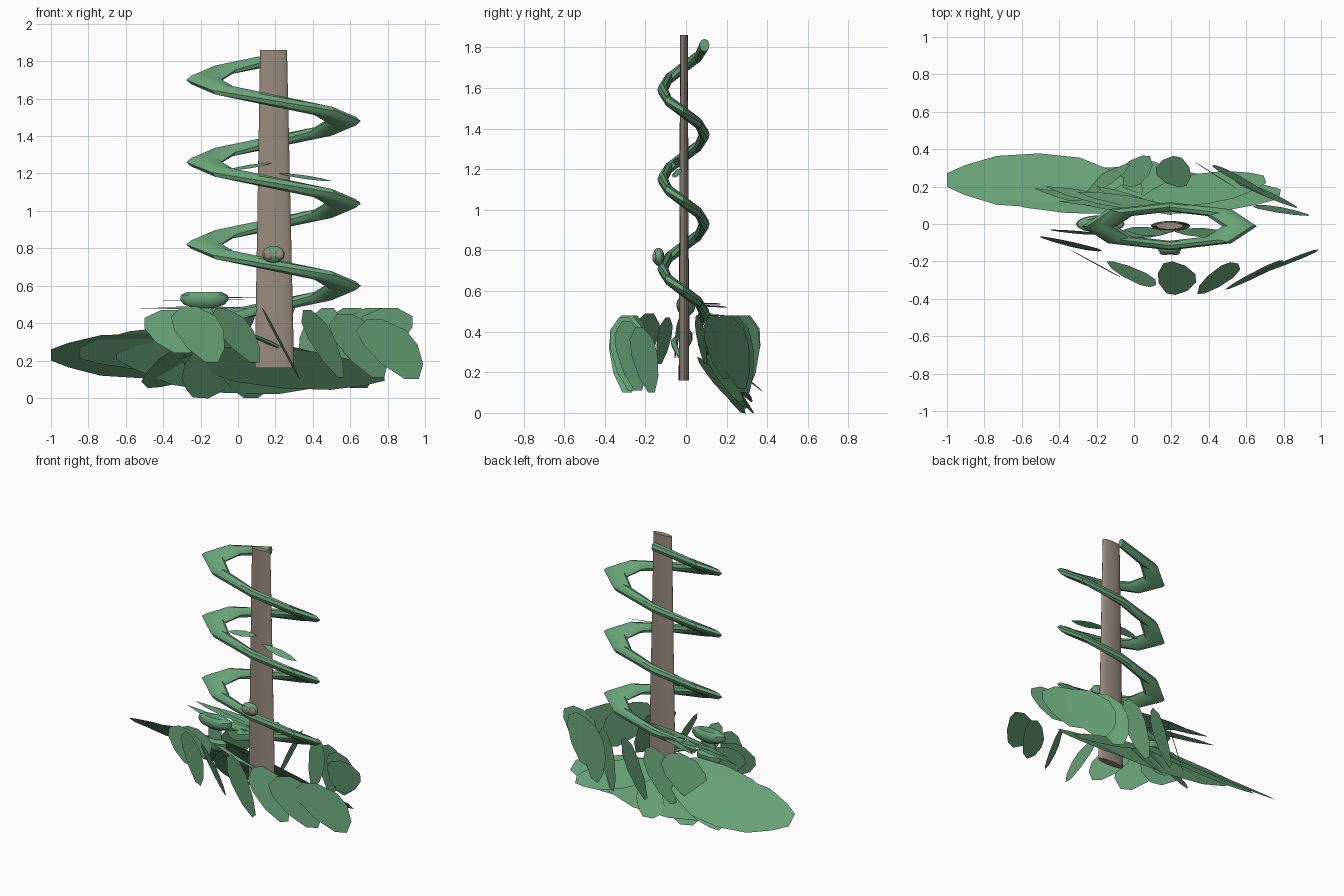
import bpy, bmesh, math
from mathutils import Vector


def material(name, rgb):
    m = bpy.data.materials.new(name)
    m.diffuse_color = (*rgb, 1)
    return m


GREEN = material("leaf green", (0.14, 0.36, 0.19))
BROWN = material("pole brown", (0.32, 0.26, 0.21))


def finish(bm, name, mat, smooth=False):
    me = bpy.data.meshes.new(name)
    bm.to_mesh(me)
    bm.free()
    me.materials.append(mat)
    ob = bpy.data.objects.new(name, me)
    bpy.context.collection.objects.link(ob)
    if smooth:
        for p in me.polygons:
            p.use_smooth = True
    return ob


def blade(name, start, tip, half, profile, bend=(0, 0, 0)):
    """Two-strip leaf from start to tip; profile holds (along, width) pairs."""
    a, b, h, bend = Vector(start), Vector(tip), Vector(half), Vector(bend)
    bm = bmesh.new()
    rows = []
    for t, w in profile:
        mid = a.lerp(b, t) + bend * (4 * t * (1 - t))
        rows.append([bm.verts.new(mid + h * (w * s)) for s in (-1, 0, 1)])
    for r, q in zip(rows, rows[1:]):
        for i in (0, 1):
            bm.faces.new((r[i], r[i + 1], q[i + 1], q[i]))
    bm.normal_update()
    if sum(f.normal.z * f.calc_area() for f in bm.faces) < 0:
        bmesh.ops.reverse_faces(bm, faces=bm.faces)
    return finish(bm, name, GREEN)


def tube(name, rings, mat=GREEN):
    """Skin a list of vertex rings and cap both ends."""
    bm = bmesh.new()
    vs = [[bm.verts.new(p) for p in r] for r in rings]
    n = len(vs[0])
    for r, q in zip(vs, vs[1:]):
        for i in range(n):
            bm.faces.new((r[i], r[(i + 1) % n], q[(i + 1) % n], q[i]))
    bm.faces.new(vs[0])
    bm.faces.new(vs[-1])
    bmesh.ops.recalc_face_normals(bm, faces=bm.faces)
    ob = finish(bm, name, mat)
    bpy.context.view_layer.objects.active = ob
    ob.select_set(True)
    bpy.ops.object.shade_smooth_by_angle(angle=math.radians(35))
    ob.select_set(False)
    return ob


def ellipse(c, rx, ry, n=16):
    return [(c[0] + rx * math.cos(k * math.tau / n),
             c[1] + ry * math.sin(k * math.tau / n), c[2]) for k in range(n)]


# Flattened, slightly tapered pole
tube("pole", [ellipse((0.195, -0.01, 0.16), 0.105, 0.026, 20),
              ellipse((0.19, -0.01, 1.86), 0.072, 0.019, 20)], BROWN)

# Vine coil: eight segments per turn, squashed in depth
rings = []
for i in range(26):
    a = math.pi / 2 + i * math.pi / 4
    ring = []
    for k in range(8):
        p = k * math.tau / 8
        r = 0.375 + 0.092 * math.cos(p)
        ring.append((0.19 + r * math.cos(a), -0.012 + 0.275 * r * math.sin(a),
                     1.81 - 0.055 * i + 0.032 * math.sin(p)))
    rings.append(ring)
tube("vine_coil", rings)


# Round bud on the coil with a pair of brown buttons
def ball(name, c, s, mat):
    bm = bmesh.new()
    bmesh.ops.create_uvsphere(bm, u_segments=14, v_segments=8, radius=1)
    for v in bm.verts:
        v.co = Vector([c[j] + v.co[j] * s[j] for j in range(3)])
    return finish(bm, name, mat, True)


ball("bud", (0.19, -0.135, 0.768), (0.062, 0.028, 0.045), GREEN)
for s in (-1, 1):
    ball("bud_button", (0.192 + s * 0.029, -0.155, 0.766), (0.026, 0.011, 0.026), BROWN)

# Ring of hanging leaves: centre x, y, width direction, half width, lean x, y, top, bottom
HANG = [(0, 0.3), (0.18, 0.9), (0.42, 1), (0.75, 0.75), (1, 0.25)]
leaves = [
    (0.23, -0.29, 95, 0.09, 0.1, 0.0, 0.48, 0.1),
    (0.46, -0.285, 50, 0.11, 0.09, 0.02, 0.47, 0.11),
    (0.66, -0.265, 30, 0.15, 0.09, 0.03, 0.45, 0.11),
    (0.83, -0.2, 24, 0.16, 0.1, 0.03, 0.42, 0.1),
    (0.0, -0.27, 145, 0.12, 0.09, -0.01, 0.48, 0.19),
    (-0.2, -0.215, 152, 0.15, 0.06, -0.035, 0.49, 0.19),
    (-0.33, -0.11, 168, 0.17, 0.03, -0.02, 0.47, 0.24),
    (-0.3, -0.045, 176, 0.14, 0.03, -0.01, 0.46, 0.27),
    (0.21, 0.28, 100, 0.085, -0.09, 0.0, 0.48, 0.1),
    (0.0, 0.28, 70, 0.09, -0.09, -0.01, 0.48, 0.12),
    (-0.17, 0.23, 40, 0.13, -0.09, -0.02, 0.47, 0.14),
    (0.43, 0.265, 147, 0.13, -0.05, 0.03, 0.48, 0.1),
    (0.57, 0.235, 153, 0.18, -0.04, 0.04, 0.48, 0.12),
    (0.7, 0.165, 158, 0.18, -0.03, 0.03, 0.48, 0.17),
    (0.78, 0.075, 172, 0.15, -0.03, 0.02, 0.48, 0.24),
]
for x, y, d, w, lx, ly, top, low in leaves:
    d = math.radians(d)
    blade("hanging_leaf", (x - lx, y - ly, top), (x + lx, y + ly, low),
          (w * math.cos(d), w * math.sin(d), 0), HANG)

# Broad sloping leaves at the back
BROAD = [(0, 0.1), (0.08, 0.4), (0.25, 0.85), (0.48, 1), (0.72, 0.9), (0.9, 0.55), (1, 0.25)]
for a, b, h in [
    ((-0.05, 0.23, 0.22), (-1.0, 0.235, 0.23), (0, 0.145, -0.12)),
    ((-0.65, 0.2, 0.22), (0.55, 0.19, 0.13), (0, 0.11, -0.15)),
    ((-0.3, 0.15, 0.2), (0.78, 0.16, 0.12), (0.02, 0.1, -0.11)),
    ((0.1, 0.12, 0.3), (-0.85, 0.2, 0.24), (0, 0.1, -0.11)),
    ((0.05, 0.14, 0.28), (0.7, 0.24, 0.07), (-0.03, 0.08, -0.07)),
    ((0.05, 0.08, 0.32), (0.07, 0.33, 0.0), (0.15, 0.02, 0)),
    ((-0.05, 0.08, 0.34), (-0.2, 0.28, 0.0), (0.16, 0.05, -0.01)),
    ((0.0, 0.08, 0.34), (-0.5, 0.3, 0.07), (0.07, 0.09, -0.07)),
]:
    blade("broad_leaf", a, b, h, BROAD)

# Thin flat leaves around the small flower, and two on the pole
SLIM = [(0, 0.1), (0.2, 0.7), (0.5, 1), (0.8, 0.7), (1, 0.05)]
for a, b, h in [
    ((0.1, 0.07, 0.53), (-0.47, 0.2, 0.52), (0.02, 0.025, 0.003)),
    ((0.05, 0.05, 0.48), (-0.53, 0.19, 0.48), (0.02, 0.02, 0.004)),
    ((0.22, 0.08, 0.54), (-0.3, 0.17, 0.535), (0.02, 0.025, 0.003)),
    ((0.2, 0.1, 0.48), (-0.4, 0.12, 0.49), (0, 0.02, 0.003)),
    ((0.2, 0.05, 0.47), (-0.2, 0.2, 0.47), (0.03, 0.02, 0.003)),
    ((-0.05, -0.03, 1.22), (0.18, -0.05, 1.255), (0, 0.025, 0.01)),
    ((0.22, -0.04, 1.2), (0.5, -0.05, 1.16), (0, 0.025, 0.01)),
]:
    blade("slim_leaf", a, b, h, SLIM)

# Small flower head: stacked discs on a thin stem
tube("flower_head", [ellipse((-0.18, 0.0, z), r, r * 0.36) for z, r in
                     ((0.33, 0.05), (0.36, 0.09), (0.39, 0.09), (0.41, 0.05), (0.48, 0.05),
                      (0.5, 0.11), (0.525, 0.13), (0.55, 0.125), (0.567, 0.09))])

# Curved stalk joining the flower to the pole foot
stalk = []
for i in range(9):
    t = i / 8
    stalk.append(ellipse((-0.18 + 0.43 * t, -0.01 - 0.05 * math.sin(math.pi * t),
                          0.38 - 0.13 * t * t), 0.025, 0.015, 8))
tube("stalk", stalk)
